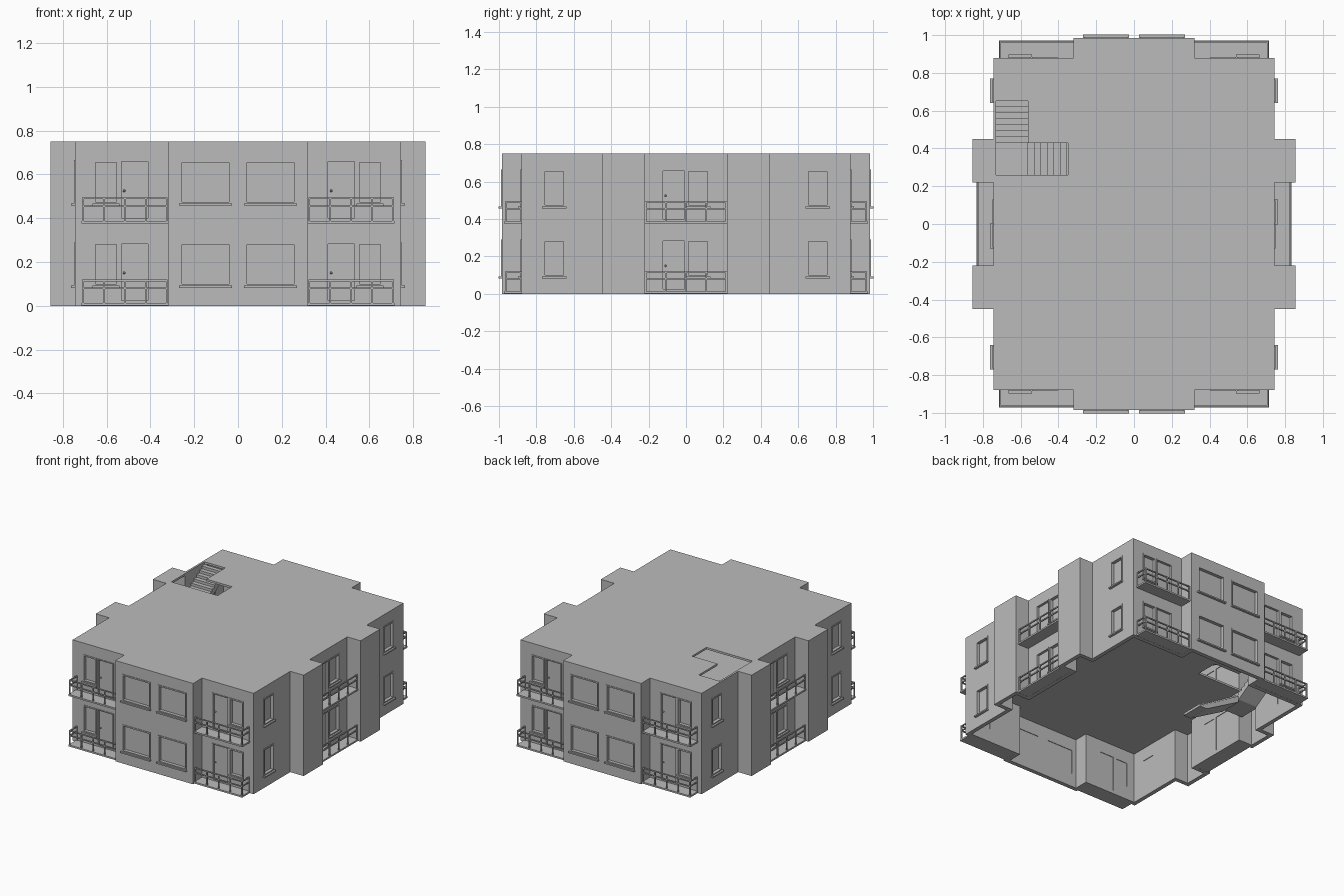
import bpy, bmesh
from math import pi
from mathutils import Matrix, Vector

if "Cube" in bpy.data.objects:
    bpy.data.objects.remove(bpy.data.objects["Cube"])

grey = bpy.data.materials.new("plaster_grey")
grey.use_nodes = True
grey.diffuse_color = (0.5, 0.5, 0.5, 1)
grey.node_tree.nodes["Principled BSDF"].inputs["Base Color"].default_value = (0.5, 0.5, 0.5, 1)

STOREY, WALL = 0.375, 0.03
parts = {}


def mesh_of(name):
    return parts.setdefault(name, bmesh.new())


def prism(name, points, push):
    """Extrude a flat outline of 3D points along a vector."""
    bm = mesh_of(name)
    face = bm.faces.new([bm.verts.new(p) for p in points])
    new = bmesh.ops.extrude_face_region(bm, geom=[face])["geom"]
    verts = [g for g in new if isinstance(g, bmesh.types.BMVert)]
    bmesh.ops.translate(bm, verts=verts, vec=push)


def finish(name):
    bm = parts[name]
    bmesh.ops.recalc_face_normals(bm, faces=bm.faces)
    mesh = bpy.data.meshes.new(name)
    bm.to_mesh(mesh)
    bm.free()
    mesh.materials.append(grey)
    obj = bpy.data.objects.new(name, mesh)
    bpy.context.collection.objects.link(obj)
    return obj


def plan(t, z):
    """Building outline, moved inward by t."""
    quarter = [(0.32 - t, 0.985 - t), (0.32 - t, 0.88 - t), (0.745 - t, 0.88 - t),
               (0.745 - t, 0.45 - t), (0.855 - t, 0.45 - t), (0.855 - t, 0.22 + t),
               (0.745 - t, 0.22 + t)]
    half = quarter + [(x, -y) for x, y in reversed(quarter)]
    return [(x, y, z) for x, y in half + [(-x, y) for x, y in reversed(half)]]


class Side:
    """One facade: u runs to the right along the wall, n points outward."""

    def __init__(self, turn, distance, base):
        self.turn = Matrix.Rotation(turn, 4, 'Z')
        self.distance, self.base = distance, base

    def spot(self, u, n, z):
        return self.turn @ Vector((u, -self.distance - n, self.base + z))

    def box(self, name, u0, u1, n0, n1, z0, z1):
        corners = [(u0, n0), (u1, n0), (u1, n1), (u0, n1)]
        prism(name, [self.spot(u, n, z0) for u, n in corners], (0, 0, z1 - z0))

    def opening(self, u0, u1, z0, z1):
        self.box("opening_cutter", u0, u1, -0.05, 0.02, z0, z1)

    def frame(self, name, u0, u1, z0, z1, w=0.01):
        for a, b, c, d in ((u0, u0 + w, z0, z1), (u1 - w, u1, z0, z1),
                           (u0 + w, u1 - w, z0, z0 + w), (u0 + w, u1 - w, z1 - w, z1)):
            self.box(name, a, b, -0.03, 0.004, c, d)

    def window(self, u0, u1, z0=0.09, z1=0.29):
        self.opening(u0, u1, z0, z1)
        self.frame("window_frames", u0, u1, z0, z1)
        self.box("window_panes", u0, u1, -0.026, -0.02, z0, z1)
        self.box("window_sills", u0 - 0.005, u1 + 0.005, -0.02, 0.017, z0 - 0.008, z0 + 0.002)

    def door(self, u0, u1, z1=0.29):
        z0 = 0.018
        self.opening(u0, u1, z0, z1)
        self.frame("door_frames", u0, u1, z0, z1, 0.007)
        self.box("door_panels", u0, u1, -0.026, -0.014, z0, z1)
        bmesh.ops.create_uvsphere(
            mesh_of("door_knobs"), u_segments=8, v_segments=6, radius=0.006,
            matrix=Matrix.Translation(self.spot(u0 + 0.02, -0.008, 0.15)))

    def rail_run(self, a, b, posts):
        """Top rail, middle rail and posts between two (u, n) points."""
        r = 0.004
        for z in (0.08, 0.116):
            self.box("balcony_rails", min(a[0], b[0]) - r, max(a[0], b[0]) + r,
                     min(a[1], b[1]) - r, max(a[1], b[1]) + r, z - r, z + r)
        for i in range(posts):
            f = i / (posts - 1)
            u, n = a[0] + (b[0] - a[0]) * f, a[1] + (b[1] - a[1]) * f
            self.box("balcony_posts", u - r, u + r, n - r, n + r, 0.01, 0.116)


# Walls and hollow storeys
prism("building_shell", plan(0, 0), (0, 0, 2 * STOREY))
prism("lower_room_cutter", plan(WALL, -0.1), (0, 0, STOREY + 0.1))
prism("upper_room_cutter", plan(WALL, STOREY + 0.015), (0, 0, STOREY - 0.03))

# Windows, doors and balconies on every storey
for base in (0, STOREY):
    for turn in (0, pi):
        centre = Side(turn, 0.985, base)
        wing = Side(turn, 0.88, base)
        for u0, u1 in ((-0.265, -0.032), (0.032, 0.265)):
            centre.window(u0, u1)
        wing.window(-0.66, -0.545)
        wing.door(-0.54, -0.405)
        wing.door(0.405, 0.54)
        wing.window(0.545, 0.66)
        for s in (-1, 1):
            wing.box("balcony_slabs", *sorted((s * 0.32, s * 0.715)), 0, 0.092, 0.001, 0.013)
            wing.rail_run((s * 0.325, 0.085), (s * 0.708, 0.085), 5)
            wing.rail_run((s * 0.708, 0.002), (s * 0.708, 0.085), 2)
    for turn in (pi / 2, -pi / 2):
        flank = Side(turn, 0.745, base)
        flank.window(-0.765, -0.645)
        flank.window(0.645, 0.765)
        flank.door(-0.13, -0.002)
        flank.window(0.003, 0.125)
        flank.box("balcony_slabs", -0.22, 0.22, 0, 0.09, 0.001, 0.013)
        flank.rail_run((-0.215, 0.083), (0.215, 0.083), 5)

# Stairwell opening through the roof and the middle floor
well = [(-0.73, 0.26), (-0.35, 0.26), (-0.35, 0.43), (-0.56, 0.43), (-0.56, 0.65), (-0.73, 0.65)]
prism("stairwell_cutter", [(x, y, 0.3) for x, y in well], (0, 0, 0.6))


def steps(count, tread, rise, top):
    """Stepped upper line of a flight as (distance, height) pairs."""
    line = []
    for i in range(count):
        z = top - (i + 1) * rise
        line += [(i * tread, z), ((i + 1) * tread, z)]
    return line


# L-shaped stairs with a landing
rise = STOREY / 19
for base in (0, STOREY):
    top = base + STOREY
    landing = top - 8 * rise
    first = steps(7, 0.22 / 7, rise, top)
    first += [(0.22, landing - 0.04), (0, top - 0.06)]
    prism("stairs", [(-0.73, 0.65 - d, z) for d, z in first], (0.17, 0, 0))
    prism("stairs", [(-0.73, 0.26, landing - 0.04), (-0.56, 0.26, landing - 0.04),
                     (-0.56, 0.43, landing - 0.04), (-0.73, 0.43, landing - 0.04)], (0, 0, 0.04))
    second = steps(10, 0.034, rise, landing)
    second += [(0.34, base + 0.001), (0.28, base + 0.001), (0, landing - 0.06)]
    prism("stairs", [(-0.56 + d, 0.26, z) for d, z in second], (0, 0.17, 0))

# Make the objects and cut the shell
objects = {name: finish(name) for name in list(parts)}
shell = objects["building_shell"]
bpy.context.view_layer.objects.active = shell
for name, obj in objects.items():
    if name.endswith("cutter"):
        obj.hide_render = True
        cut = shell.modifiers.new(name, 'BOOLEAN')
        cut.operation, cut.solver, cut.object = 'DIFFERENCE', 'EXACT', obj
        bpy.ops.object.modifier_apply(modifier=cut.name)
        bpy.data.objects.remove(obj)
